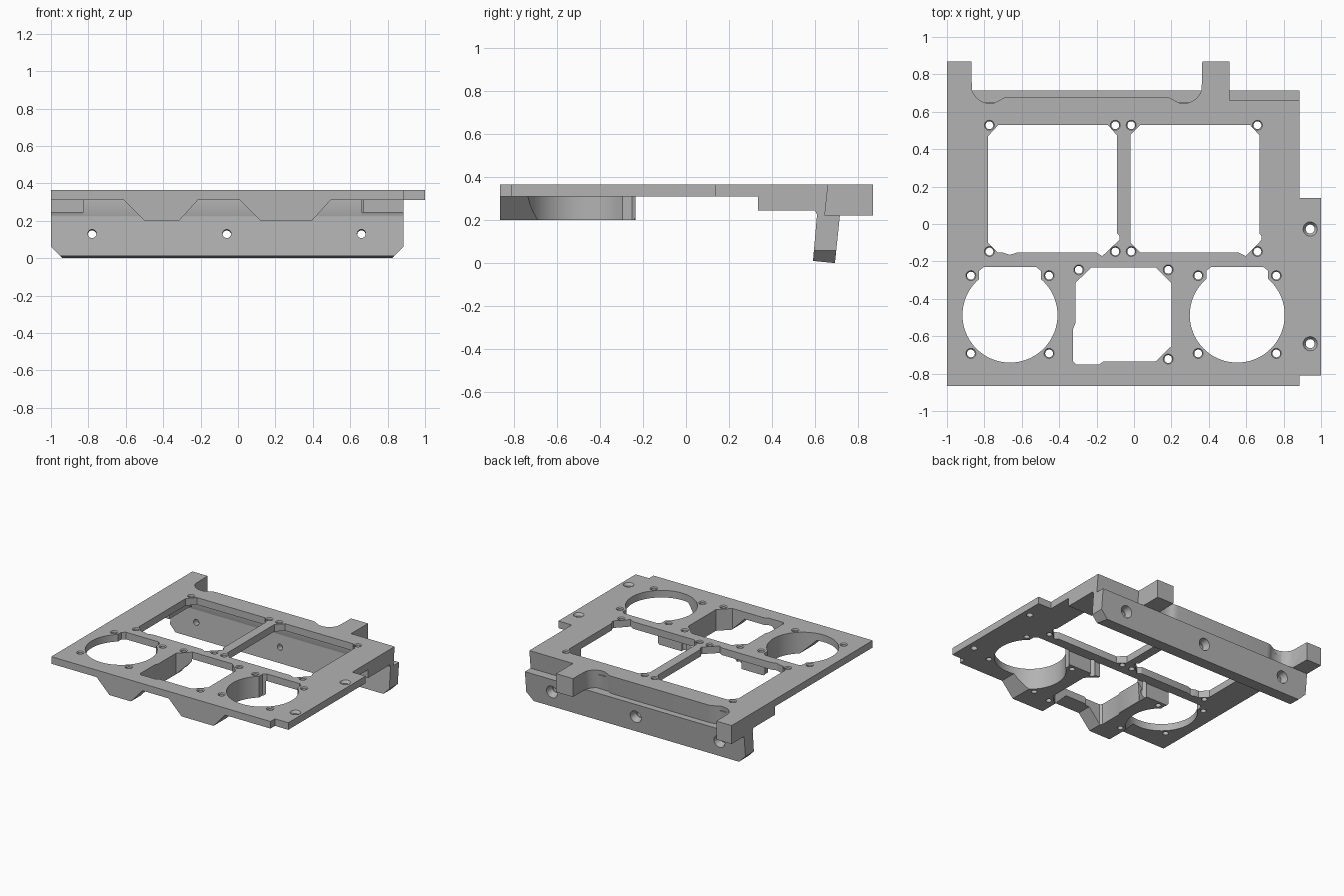
import bpy, bmesh, math
from mathutils import Vector

if "Cube" in bpy.data.objects:
    bpy.data.objects.remove(bpy.data.objects["Cube"])

grey = bpy.data.materials.new("light_grey")
grey.diffuse_color = (0.45, 0.45, 0.45, 1)
grey.use_nodes = True
grey.node_tree.nodes["Principled BSDF"].inputs["Base Color"].default_value = grey.diffuse_color


def finish(name, bm):
    bmesh.ops.recalc_face_normals(bm, faces=bm.faces[:])
    me = bpy.data.meshes.new(name)
    bm.to_mesh(me)
    bm.free()
    me.materials.append(grey)
    ob = bpy.data.objects.new(name, me)
    bpy.context.collection.objects.link(ob)
    return ob


def prism(name, pts, axis, lo, hi):
    """Extrude a 2D outline along x, y or z."""
    place = {'x': lambda p, d: (d, p[0], p[1]),
             'y': lambda p, d: (p[0], d, p[1]),
             'z': lambda p, d: (p[0], p[1], d)}[axis]
    bm = bmesh.new()
    a = [bm.verts.new(place(p, lo)) for p in pts]
    b = [bm.verts.new(place(p, hi)) for p in pts]
    bm.faces.new(a)
    bm.faces.new(b)
    for i in range(len(pts)):
        j = (i + 1) % len(pts)
        bm.faces.new((a[i], a[j], b[j], b[i]))
    return finish(name, bm)


def box(name, x0, x1, y0, y1, z0, z1):
    return prism(name, [(x0, y0), (x1, y0), (x1, y1), (x0, y1)], 'z', z0, z1)


def drill(name, centre, axis, rings, n=24):
    """Stepped or tapered round cutter: rings are (distance, radius)."""
    bm = bmesh.new()
    rot = Vector((0, 0, 1)).rotation_difference(Vector(axis))
    loops = []
    for d, r in rings:
        loops.append([bm.verts.new(Vector(centre) + rot @ Vector(
            (r * math.cos(2 * math.pi * i / n), r * math.sin(2 * math.pi * i / n), d)))
            for i in range(n)])
    bm.faces.new(loops[0])
    bm.faces.new(loops[-1])
    for a, b in zip(loops, loops[1:]):
        for i in range(n):
            j = (i + 1) % n
            bm.faces.new((a[i], a[j], b[j], b[i]))
    return finish(name, bm)


def combine(tool, op):
    tool.hide_render = True
    bpy.context.view_layer.objects.active = frame
    m = frame.modifiers.new(op, 'BOOLEAN')
    m.operation, m.object, m.solver = op, tool, 'EXACT'
    bpy.ops.object.modifier_apply(modifier=m.name)
    bpy.data.objects.remove(tool)


TOP, UNDER, LEDGE = 0.365, 0.31, 0.222

# Flat plate with the side tab
frame = prism("mounting_frame", [
    (-1, -.865), (.885, -.865), (.885, -.81), (1, -.81), (1, .14), (.885, .14),
    (.885, .64), (-1, .64)], 'z', UNDER, TOP)

# Back bar with two arms and a scooped recess between them
scoop = [(.265 + .1 * math.cos(math.radians(a)), .745 + .1 * math.sin(math.radians(a)))
         for a in range(-15, -106, -10)] + [(.205, .667), (.185, .677), (.16, .68)]
mirrored = [(-.505 - x, y) for x, y in reversed(scoop)]
back = prism("back_bar", [(-1, .615), (.885, .615), (.885, .66), (.51, .66), (.51, .868),
             (.365, .868)] + scoop + mirrored + [(-.87, .868), (-1, .868)], 'z', LEDGE, TOP)
for v in back.data.vertices:          # the back wall leans like the flange
    if v.co.z < .3 and v.co.y < .8:
        v.co.y -= .015 if v.co.y > .62 else .007
combine(back, 'UNION')

# Thick side rails
for x0, x1 in ((-1, -.825), (.66, .885)):
    combine(prism("side_rail", [(.335, .34), (.335, .245), (.6, .245), (.612, .218),
                                (.64, .218), (.64, .34)], 'x', x0, x1), 'UNION')

# Leaning flange
combine(prism("flange", [(.59, .011), (.692, .001), (.715, LEDGE), (.645, LEDGE),
                         (.65, .33), (.618, .33)], 'x', -1, .885), 'UNION')
for x, s in ((-1, 1), (.885, -1)):
    combine(prism("flange_corner_cut", [(x - .1 * s, -.1), (x + .115 * s, -.055),
                                        (x - .055 * s, .115)], 'y', .5, .85), 'DIFFERENCE')
for x in (-.78, -.06, .66):
    combine(drill("flange_hole", (x, .703, .12), (0, .995, -.1),
                  [(-.2, .023), (-.05, .023), (-.048, .03), (0, .047), (.06, .047)]),
            'DIFFERENCE')

# Wedge blocks under the front
for a, b, c, d in ((-.61, -.5, -.315, -.215), (.01, .12, .395, .495)):
    combine(prism("wedge_block", [(a, UNDER), (b, .2), (c, .2), (d, UNDER),
                                  (d, .33), (a, .33)], 'y', -.865, -.235), 'UNION')

# Two large windows and the small middle window
windows = [
    [(-.78, .47), (-.725, .53), (-.14, .53), (-.092, .475), (-.092, -.05), (-.078, -.062),
     (-.078, -.085), (-.17, -.172), (-.2, -.153), (-.625, -.153), (-.665, -.165),
     (-.7, -.153), (-.727, -.153), (-.78, -.1)],
    [(-.02, .475), (.035, .53), (.62, .53), (.67, .475), (.67, -.05), (.682, -.065),
     (.682, -.085), (.597, -.172), (.56, -.153), (.035, -.153), (-.02, -.1)],
    [(-.228, -.232), (.115, -.232), (.2, -.315), (.2, -.653), (.115, -.735), (-.163, -.735),
     (-.185, -.75), (-.31, -.75), (-.325, -.735), (-.325, -.56), (-.313, -.53),
     (-.313, -.315)]]
for pts in windows:
    low = .1 if pts[0][1] < 0 else .24
    combine(prism("window_cut", pts, 'z', low, .5), 'DIFFERENCE')

# Round openings with a squared top
screws = [(x, y) for x in (-.773, -.1, -.015, .66) for y in (.528, -.147)]
screws += [(-.295, -.245), (.183, -.245), (.183, -.722)]
for cx in (-.663, .552):
    combine(drill("round_cut", (cx, -.487, 0), (0, 0, 1), [(.1, .254), (.5, .254)], 72),
            'DIFFERENCE')
    combine(prism("squared_cut", [(cx - .165, -.3), (cx + .165, -.3), (cx + .165, -.25),
                                  (cx + .14, -.23), (cx - .14, -.23), (cx - .165, -.25)],
                  'z', .1, .5), 'DIFFERENCE')
    screws += [(cx + dx, y) for dx in (-.209, .209) for y in (-.276, -.692)]

# Screw holes in the plate, larger countersunk ones in the tab
for x, y in screws:
    combine(drill("screw_hole", (x, y, 0), (0, 0, 1),
                  [(.15, .021), (.357, .021), (TOP, .027), (.4, .027)], 16), 'DIFFERENCE')
for y in (-.027, -.64):
    combine(drill("tab_hole", (.942, y, 0), (0, 0, 1),
                  [(.2, .024), (.345, .024), (TOP, .038), (.4, .038)]), 'DIFFERENCE')

bpy.ops.object.select_all(action='DESELECT')
frame.select_set(True)
bpy.context.view_layer.objects.active = frame
bpy.ops.object.shade_smooth_by_angle()
